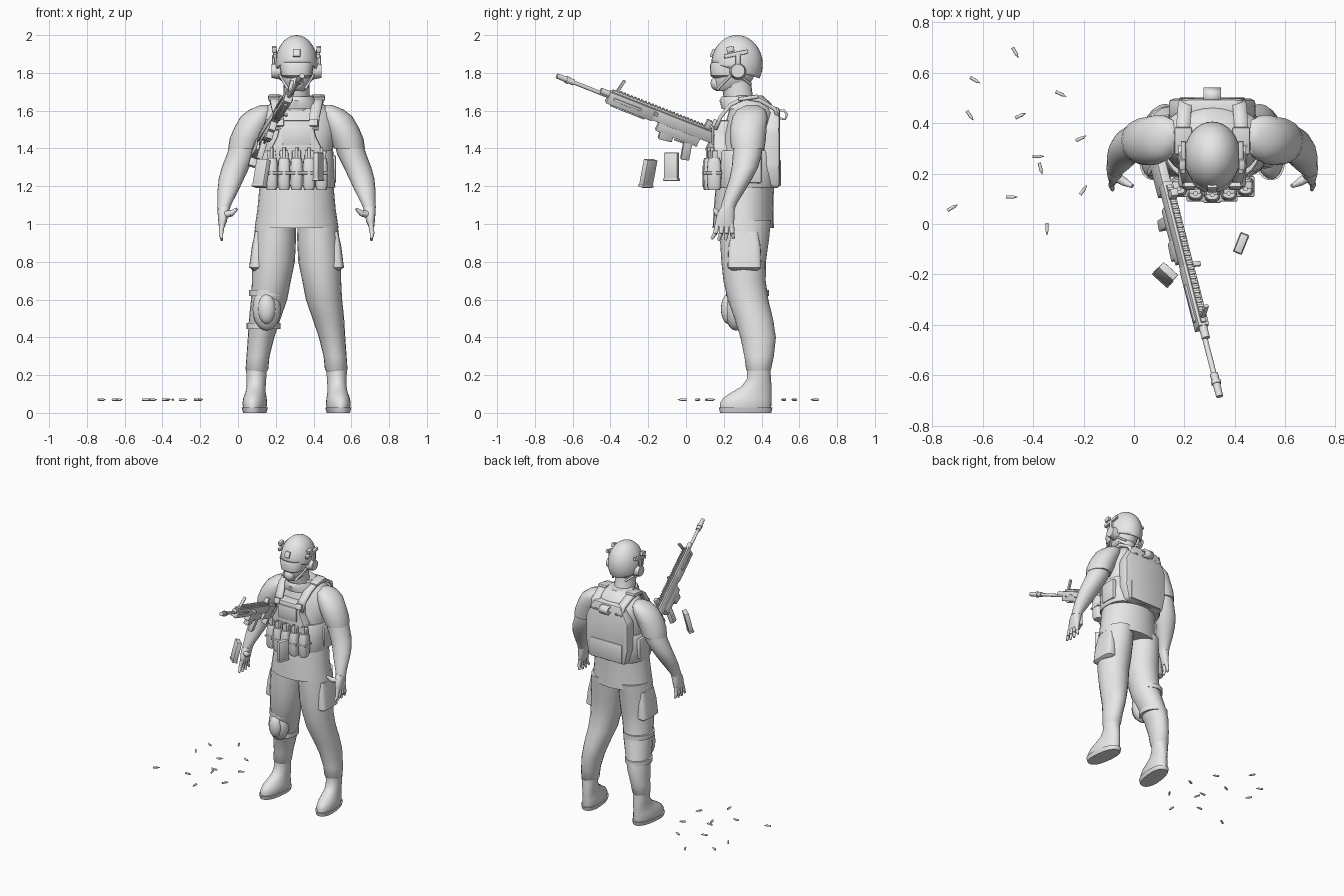
import bpy, bmesh, math
from mathutils import Matrix, Vector, Euler

cube = bpy.data.objects.get("Cube")
if cube:
    bpy.data.objects.remove(cube)

grey = bpy.data.materials.new("plain grey")
grey.use_nodes = True
grey.diffuse_color = (0.8, 0.8, 0.8, 1)
grey.node_tree.nodes["Principled BSDF"].inputs["Base Color"].default_value = (0.8, 0.8, 0.8, 1)

CX = 0.31            # centre line of the figure
SIDES = (("left", 1), ("right", -1))


def finish(bm, name, matrix=None, angle=40):
    if matrix:
        bm.transform(matrix)
    bmesh.ops.recalc_face_normals(bm, faces=bm.faces)
    mesh = bpy.data.meshes.new(name)
    bm.to_mesh(mesh)
    bm.free()
    mesh.materials.append(grey)
    for poly in mesh.polygons:
        poly.use_smooth = True
    mesh.set_sharp_from_angle(angle=math.radians(angle))
    ob = bpy.data.objects.new(name, mesh)
    bpy.context.collection.objects.link(ob)
    return ob


def loft(name, rings, side=1, n=20, power=2.0, matrix=None):
    """Skin level rings (offset from centre line, y, z, half width, half depth)."""
    bm = bmesh.new()
    loops = []
    for dx, y, z, rx, ry in rings:
        loop = []
        for i in range(n):
            a = math.tau * i / n
            c, s = math.cos(a), math.sin(a)
            px = math.copysign(abs(c) ** (2 / power), c) * rx
            py = math.copysign(abs(s) ** (2 / power), s) * ry
            loop.append(bm.verts.new((CX + side * (dx + px), y + py, z)))
        loops.append(loop)
    for low, high in zip(loops, loops[1:]):
        for i in range(n):
            j = (i + 1) % n
            bm.faces.new((low[i], low[j], high[j], high[i]))
    bm.faces.new(loops[0])
    bm.faces.new(loops[-1])
    return finish(bm, name, matrix)


def box(name, centre, size, rot=(0, 0, 0), bevel=0.004, matrix=None):
    bm = bmesh.new()
    bmesh.ops.create_cube(bm, size=1)
    bm.transform(Matrix.Diagonal((*size, 1)))
    if bevel:
        bmesh.ops.bevel(bm, geom=bm.edges[:], offset=bevel, segments=2, affect='EDGES', profile=0.5)
    local = Matrix.Translation(centre) @ Euler([math.radians(r) for r in rot]).to_matrix().to_4x4()
    return finish(bm, name, matrix @ local if matrix else local)


def rod(name, a, b, r1, r2=None, n=12, matrix=None):
    a, b = Vector(a), Vector(b)
    bm = bmesh.new()
    bmesh.ops.create_cone(bm, cap_ends=True, segments=n, radius1=r1, radius2=r1 if r2 is None else r2,
                          depth=(b - a).length)
    local = Matrix.Translation((a + b) / 2) @ (b - a).to_track_quat('Z', 'Y').to_matrix().to_4x4()
    return finish(bm, name, matrix @ local if matrix else local)


def ball(name, centre, size, n=20):
    bm = bmesh.new()
    bmesh.ops.create_uvsphere(bm, u_segments=n, v_segments=n // 2, radius=1)
    return finish(bm, name, Matrix.Translation(centre) @ Matrix.Diagonal((*size, 1)))


def plate(name, half, y0, y1, bevel):
    """Symmetric upright panel from one half of its outline."""
    bm = bmesh.new()
    outline = [(x, z) for x, z in half] + [(-x, z) for x, z in reversed(half)]
    face = bm.faces.new([bm.verts.new((CX + x, y0, z)) for x, z in outline])
    new = bmesh.ops.extrude_face_region(bm, geom=[face])["geom"]
    bmesh.ops.translate(bm, verts=[v for v in new if isinstance(v, bmesh.types.BMVert)], vec=(0, y1 - y0, 0))
    bmesh.ops.bevel(bm, geom=bm.edges[:], offset=bevel, segments=2, affect='EDGES', profile=0.5)
    return finish(bm, name)


def strap(name, points, width, thick, side=1):
    """Ribbon running through points, wide along x."""
    bm = bmesh.new()
    rows = [[bm.verts.new((CX + side * dx + k * width / 2, y, z)) for k in (-1, 1)] for dx, y, z in points]
    for (a, b), (c, d) in zip(rows, rows[1:]):
        bm.faces.new((a, b, d, c))
    ob = finish(bm, name)
    mod = ob.modifiers.new("thickness", 'SOLIDIFY')
    mod.thickness, mod.offset = thick, 0


# Shirt, neck and collar
loft("shirt", [(0, .303, .98, .222, .162), (0, .305, 1.08, .207, .158), (0, .31, 1.18, .198, .155),
               (0, .32, 1.3, .18, .15), (0, .325, 1.42, .195, .15), (0, .34, 1.52, .215, .135),
               (0, .35, 1.59, .2, .125), (0, .345, 1.64, .135, .105), (0, .32, 1.68, .085, .085)], n=28)
loft("neck", [(0, .31, 1.6, .08, .09), (0, .275, 1.68, .07, .078), (0, .265, 1.76, .068, .078)])
loft("collar", [(0, .31, 1.61, .125, .12), (0, .295, 1.655, .1, .118), (0, .29, 1.675, .09, .1),
                (0, .285, 1.665, .075, .085)])

# Arms, hands, legs and boots
for word, s in SIDES:
    loft("sleeve_" + word, [(.17, .35, 1.63, .02, .03), (.185, .345, 1.605, .065, .075),
                            (.21, .34, 1.57, .085, .093), (.24, .33, 1.51, .09, .097),
                            (.265, .328, 1.45, .09, .095), (.28, .328, 1.4, .082, .088)], s)
    loft("arm_" + word, [(.272, .328, 1.44, .075, .08), (.292, .325, 1.37, .077, .077), (.323, .312, 1.3, .073, .07),
                         (.345, .29, 1.24, .067, .06), (.362, .262, 1.18, .056, .052),
                         (.38, .23, 1.11, .038, .041), (.386, .222, 1.085, .034, .038)], s)
    loft("palm_" + word, [(.384, .222, 1.09, .033, .037), (.388, .212, 1.06, .03, .045),
                          (.392, .205, 1.01, .022, .05), (.396, .203, .985, .015, .046)], s, power=2.5)
    x = CX + s * .394
    for i, tip in enumerate((.135, .172, .21, .252)):
        base, mid = (x, .168 + i * .024, 1.0), (x + s * .006, .155 + i * .03, .95)
        end = (CX + s * .395, tip, .91 + abs(i - 1.4) * .008)
        rod(f"finger_{word}_{i}", base, mid, .015, .012)
        rod(f"fingertip_{word}_{i}", mid, end, .012, .007)
    rod("thumb_" + word, (CX + s * .385, .19, 1.05), (CX + s * .345, .165, 1.055), .02, .016)
    rod("thumb_tip_" + word, (CX + s * .347, .166, 1.055), (CX + s * .316, .15, 1.08), .016, .008)

    loft("trouser_" + word, [(.11, .315, 1.02, .105, .135), (.115, .31, .92, .112, .13), (.122, .305, .8, .113, .118),
                             (.133, .31, .7, .103, .112), (.145, .328, .6, .096, .108),
                             (.168, .358, .5, .084, .102), (.188, .382, .4, .07, .094),
                             (.204, .387, .3, .061, .078), (.21, .384, .23, .06, .066), (.21, .384, .215, .05, .055)], s)
    loft("thigh_pocket_" + word, [(.2, .31, .96, .02, .07), (.2, .31, .88, .037, .085),
                                  (.205, .31, .77, .046, .09), (.2, .31, .755, .03, .07)], s, power=4)
    # Feet turn slightly outward
    pivot = Matrix.Translation((CX + s * .212, .39, 0))
    turn = pivot @ Matrix.Rotation(s * math.radians(7), 4, 'Z') @ pivot.inverted()
    loft("boot_" + word, [(.212, .315, .015, .058, .135), (.212, .315, .05, .064, .138), (.212, .325, .08, .06, .128),
                          (.212, .348, .11, .052, .106), (.212, .374, .14, .05, .08), (.212, .386, .18, .052, .064),
                          (.212, .386, .225, .055, .062)], s, n=24, matrix=turn)
    loft("boot_sole_" + word, [(.212, .315, 0, .058, .136), (.212, .315, .028, .066, .143)], s, n=24, power=2.4, matrix=turn)

# Head, goggles and helmet
loft("face", [(0, .225, 1.705, .04, .065), (0, .235, 1.725, .062, .09), (0, .25, 1.77, .08, .105),
              (0, .265, 1.83, .09, .115), (0, .27, 1.9, .085, .11)])
loft("goggles", [(0, .23, 1.772, .06, .085), (0, .23, 1.785, .082, .1), (0, .23, 1.84, .09, .104),
                 (0, .23, 1.855, .085, .096)], power=2.6)
ball("breathing_mask", (CX, .165, 1.745), (.04, .035, .04))
bm = bmesh.new()
bmesh.ops.create_uvsphere(bm, u_segments=32, v_segments=20, radius=1)
bm.transform(Matrix.Translation((CX, .27, 1.845)) @ Matrix.Diagonal((.112, .136, .155, 1)))
bmesh.ops.bisect_plane(bm, geom=bm.verts[:] + bm.edges[:] + bm.faces[:], plane_co=(CX, .135, 1.855),
                       plane_no=(0, -.33, -1), clear_outer=True)
shell = finish(bm, "helmet")
shell.modifiers.new("rim thickness", 'SOLIDIFY').thickness = .01
box("helmet_front_mount", (CX, .14, 1.905), (.04, .014, .045), (-25, 0, 0))
for word, s in SIDES:
    ear = CX + s * .105
    rod("ear_cup_" + word, (ear - s * .02, .275, 1.81), (ear + s * .028, .275, 1.81), .046, .036, 16)
    box("helmet_rail_" + word, (CX + s * .114, .265, 1.9), (.02, .13, .022), (12, 0, 0))
    box("rail_clip_" + word, (CX + s * .118, .235, 1.925), (.025, .04, .03), (12, 0, 0))
    box("headset_arm_" + word, (CX + s * .122, .275, 1.86), (.014, .025, .07))
    rod("chin_strap_" + word, (CX + s * .095, .25, 1.8), (CX + s * .045, .165, 1.712), .007)
    rod("nape_strap_" + word, (CX + s * .095, .29, 1.78), (CX + s * .05, .345, 1.74), .007)

# Plate carrier
loft("cummerbund", [(0, .322, 1.19, .2, .16), (0, .324, 1.2, .205, .166), (0, .324, 1.38, .196, .164),
                    (0, .324, 1.39, .19, .158)], n=28, power=2.5)
plate("chest_plate", [(.125, 1.2), (.135, 1.4), (.1, 1.47), (.09, 1.55)], .145, .25, .015)
box("chest_admin_panel", (CX, .146, 1.47), (.15, .02, .1), bevel=.006)
plate("back_plate", [(.15, 1.19), (.172, 1.3), (.172, 1.5), (.11, 1.62)], .41, .497, .02)
box("back_lower_flap", (CX, .492, 1.27), (.26, .02, .14), bevel=.006)
for word, s in SIDES:
    strap("shoulder_strap_" + word, [(.088, .155, 1.5), (.095, .185, 1.57), (.108, .235, 1.63), (.115, .31, 1.668),
                                     (.115, .39, 1.655), (.108, .47, 1.61), (.1, .492, 1.55)], .055, .02, s)
    box("strap_buckle_" + word, (CX + s * .09, .15, 1.535), (.045, .02, .04), (-20, 0, 0))
    box("shoulder_pad_" + word, (CX + s * .115, .33, 1.668), (.07, .11, .022), (8, 0, 0), .008)
    box("side_pouch_" + word, (CX + s * .19, .34, 1.29), (.04, .12, .15), bevel=.012)
bm = bmesh.new()
bmesh.ops.create_circle(bm, segments=16, radius=.03)
drag = finish(bm, "drag_handle_guide")
bpy.data.objects.remove(drag)
strap("drag_handle", [(0, .49, 1.56), (0, .525, 1.555), (0, .535, 1.58), (0, .52, 1.6), (0, .48, 1.6)], .07, .012)

# Magazine pouches around the belly
for i in range(-2, 3):
    dx, y = i * .066, .125 + abs(i) ** 2 * .006
    loft(f"pouch_{i + 3}", [(dx, y, 1.18, .025, .03), (dx, y, 1.2, .032, .037), (dx, y, 1.27, .033, .039),
                            (dx, y, 1.33, .031, .035), (dx, y, 1.35, .025, .028)], n=16, power=3)
    box(f"pouch_band_{i + 3}", (CX + dx, y, 1.27), (.07, .082, .014))
    box(f"pouch_magazine_{i + 3}", (CX + dx, y + .004, 1.36), (.046, .03, .06), (0, 4 * i, 0))
    rod(f"pouch_tab_{i + 3}", (CX + dx, y - .01, 1.34), (CX + dx, y - .01, 1.405), .009)

# Knee pad on the right leg
kx = CX - .158
ball("knee_pad", (kx, .265, .55), (.075, .06, .115))
ball("knee_cap", (kx, .225, .55), (.047, .04, .08))
for word, z, y, r in (("lower", .46, .365, .09), ("upper", .635, .325, .102)):
    loft("knee_strap_" + word, [(.15 if z > .5 else .176, y, z + h, r, r + .012) for h in (-.016, .016)], -1)

# Rifle, laid out along its barrel then turned into place
fwd = Vector((.21, -.825, .325)).normalized()
up = (Vector((.33, 0, 1)) - fwd * fwd.dot(Vector((.33, 0, 1)))).normalized()
wide = up.cross(fwd)
pose = Matrix.Translation((.13, .14, 1.46)) @ Matrix((fwd, wide, up)).transposed().to_4x4()
RIFLE = (("receiver_upper", (.17, 0, .0), (.38, .042, .06), 0), ("receiver_lower", (.18, 0, -.05), (.24, .036, .055), 0),
         ("magazine_well", (.235, 0, -.075), (.075, .036, .07), 8), ("grip", (.1, 0, -.115), (.045, .032, .11), 14),
         ("trigger_guard", (.155, 0, -.088), (.06, .01, .008), 0), ("handguard", (.475, 0, -.003), (.27, .044, .066), 0),
         ("top_rail", (.3, 0, .036), (.6, .022, .012), 0), ("stock", (-.06, 0, -.03), (.13, .036, .1), 0),
         ("butt_plate", (-.125, 0, -.05), (.024, .038, .15), 0), ("front_sight", (.57, 0, .072), (.014, .02, .08), -10),
         ("rear_sight", (.05, 0, .058), (.03, .03, .045), 0), ("charging_handle", (.34, .03, .012), (.02, .05, .014), 0),
         ("side_rail", (.5, 0, 0), (.16, .06, .016), 0), ("bottom_rail", (.48, 0, -.04), (.2, .02, .012), 0))
for name, centre, size, tilt in RIFLE:
    box("rifle_" + name, centre, size, (0, tilt, 0), .003, pose)
for i in range(28):
    box(f"rail_tooth_{i + 1}", (.02 + i * .0205, 0, .044), (.01, .024, .008), bevel=0, matrix=pose)
rod("rifle_barrel", (.6, 0, 0), (.84, 0, 0), .011, matrix=pose)
rod("rifle_gas_block", (.6, 0, .012), (.66, 0, .012), .017, matrix=pose)
rod("rifle_muzzle", (.81, 0, 0), (.91, 0, 0), .017, .014, matrix=pose)
rod("muzzle_collar", (.84, 0, 0), (.855, 0, 0), .02, matrix=pose)

# Loose magazines
for name, spot, rot in (("loose_magazine_right", (.125, -.2, 1.27), (0, 14, 48)),
                        ("loose_magazine_left", (.425, -.077, 1.305), (0, 0, -22))):
    box(name, spot, (.032, .078, .145), rot, .004)
    base = Matrix.Translation(spot) @ Euler([math.radians(r) for r in rot]).to_matrix().to_4x4()
    box(name + "_base", (0, 0, -.07), (.038, .084, .014), matrix=base)

# Scattered cartridges: x, y, heading
SHELLS = ((-.47, .68, -60), (-.63, .57, -30), (-.29, .515, -25), (-.65, .43, -55), (-.45, .43, 25), (-.21, .34, 25),
          (-.38, .268, 0), (-.37, .22, -75), (-.2, .135, 55), (-.485, .107, 0), (-.72, .065, 30), (-.345, -.02, -90))
for i, (x, y, heading) in enumerate(SHELLS):
    lay = Matrix.Translation((x, y, .07)) @ Matrix.Rotation(math.radians(heading), 4, 'Z')
    rod(f"cartridge_case_{i + 1}", (-.023, 0, 0), (.01, 0, 0), .0065, matrix=lay)
    rod(f"cartridge_tip_{i + 1}", (.01, 0, 0), (.024, 0, 0), .005, .001, matrix=lay)
